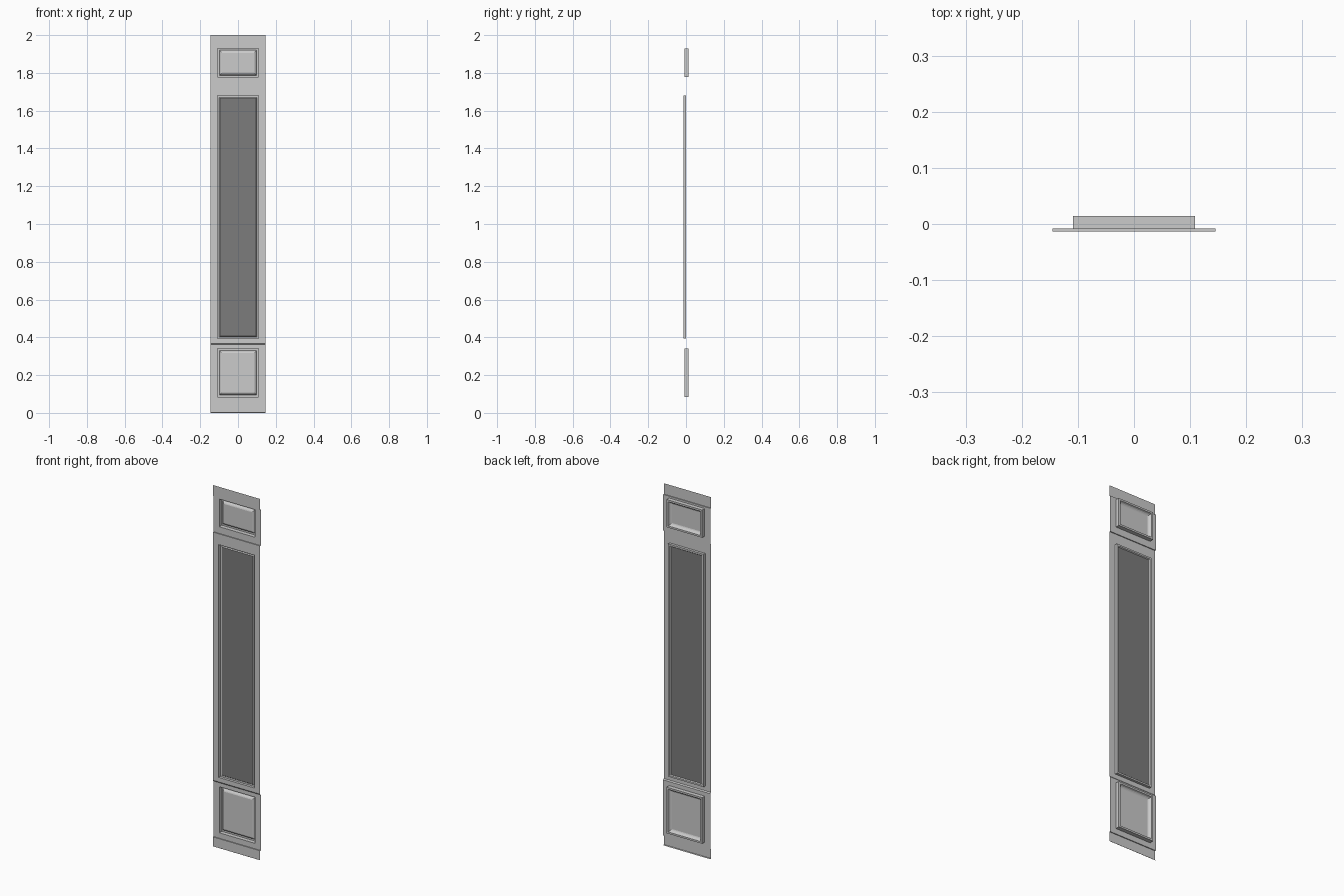
import bpy, bmesh

if "Cube" in bpy.data.objects:
    bpy.data.objects.remove(bpy.data.objects["Cube"])

W = 0.145            # half width of the door leaf
FRONT, BACK = -0.013, -0.008   # raised and recessed face planes
REAR = 0.0145        # rear of the panel mouldings


def finish(name, bm, mat=None):
    bmesh.ops.recalc_face_normals(bm, faces=bm.faces)
    me = bpy.data.meshes.new(name)
    bm.to_mesh(me)
    bm.free()
    ob = bpy.data.objects.new(name, me)
    bpy.context.collection.objects.link(ob)
    if mat:
        me.materials.append(mat)
    return ob


def rings(name, loops, cap=False, mat=None):
    """Join nested rectangles (half width, z low, z high, y) into a shell."""
    bm = bmesh.new()
    rows = []
    for hw, z0, z1, y in loops:
        rows.append([bm.verts.new((x, y, z)) for x, z in
                     ((-hw, z0), (hw, z0), (hw, z1), (-hw, z1))])
    for a, b in zip(rows, rows[1:]):
        for i in range(4):
            j = (i + 1) % 4
            bm.faces.new((a[i], a[j], b[j], b[i]))
    if cap:
        bm.faces.new(rows[-1])
    return finish(name, bm, mat)


def strip(name, points):
    """Full-width sheet following a (y, z) profile."""
    bm = bmesh.new()
    rows = [[bm.verts.new((x, y, z)) for x in (-W, W)] for y, z in points]
    for a, b in zip(rows, rows[1:]):
        bm.faces.new((a[0], a[1], b[1], b[0]))
    return finish(name, bm)


def moulding(name, hw, z0, z1, profile):
    """Mitred moulding: profile is (inset, y) from the opening inwards."""
    return rings(name, [(hw - d, z0 + d, z1 - d, y) for d, y in profile])


dark = bpy.data.materials.new("dark_glass")
dark.diffuse_color = (0.2, 0.2, 0.2, 1)
dark.use_nodes = True
dark.node_tree.nodes["Principled BSDF"].inputs["Base Color"].default_value = dark.diffuse_color

# Bottom and top rails, each stepping back to the panel sections
strip("bottom_rail", [(BACK, 0.0), (FRONT, 0.003), (FRONT, 0.055), (BACK, 0.055)])
strip("top_rail", [(BACK, 1.94), (FRONT, 1.94), (FRONT, 2.0)])

# Ledges between the recessed sections and the raised middle
strip("lower_ledge", [(BACK, 0.362), (FRONT, 0.368)])
strip("upper_ledge", [(FRONT, 1.74), (BACK, 1.74)])

# Face frames around the three openings
HW = 0.109
for name, z0, z1, o0, o1, y in (
        ("lower_face", 0.055, 0.362, 0.085, 0.34, BACK),
        ("middle_face", 0.368, 1.74, 0.393, 1.68, FRONT),
        ("upper_face", 1.74, 1.94, 1.777, 1.93, BACK)):
    rings(name, [(W, z0, z1, y), (HW, o0, o1, y)])

# Lower and upper panels with deep mouldings projecting to the rear
deep = [(0, BACK), (0, REAR), (0.010, REAR), (0.014, 0.006), (0.019, 0.002)]
for name, z0, z1 in (("lower", 0.085, 0.34), ("upper", 1.777, 1.93)):
    moulding(name + "_moulding", HW, z0, z1, deep)
    d, y = deep[-1]
    rings(name + "_panel", [(HW - d, z0 + d, z1 - d, y),
                            (HW - d - 0.005, z0 + d + 0.005, z1 - d - 0.005, 0.0)],
          cap=True)

# Tall glazed middle with a shallow moulding
shallow = [(0, FRONT), (0, 0.001), (0.009, 0.001), (0.013, -0.004)]
moulding("glass_moulding", HW, 0.393, 1.68, shallow)
d, y = shallow[-1]
rings("glass", [(HW - d, 0.393 + d, 1.68 - d, y),
                (HW - d - 0.001, 0.394 + d, 1.679 - d, y)], cap=True, mat=dark)
